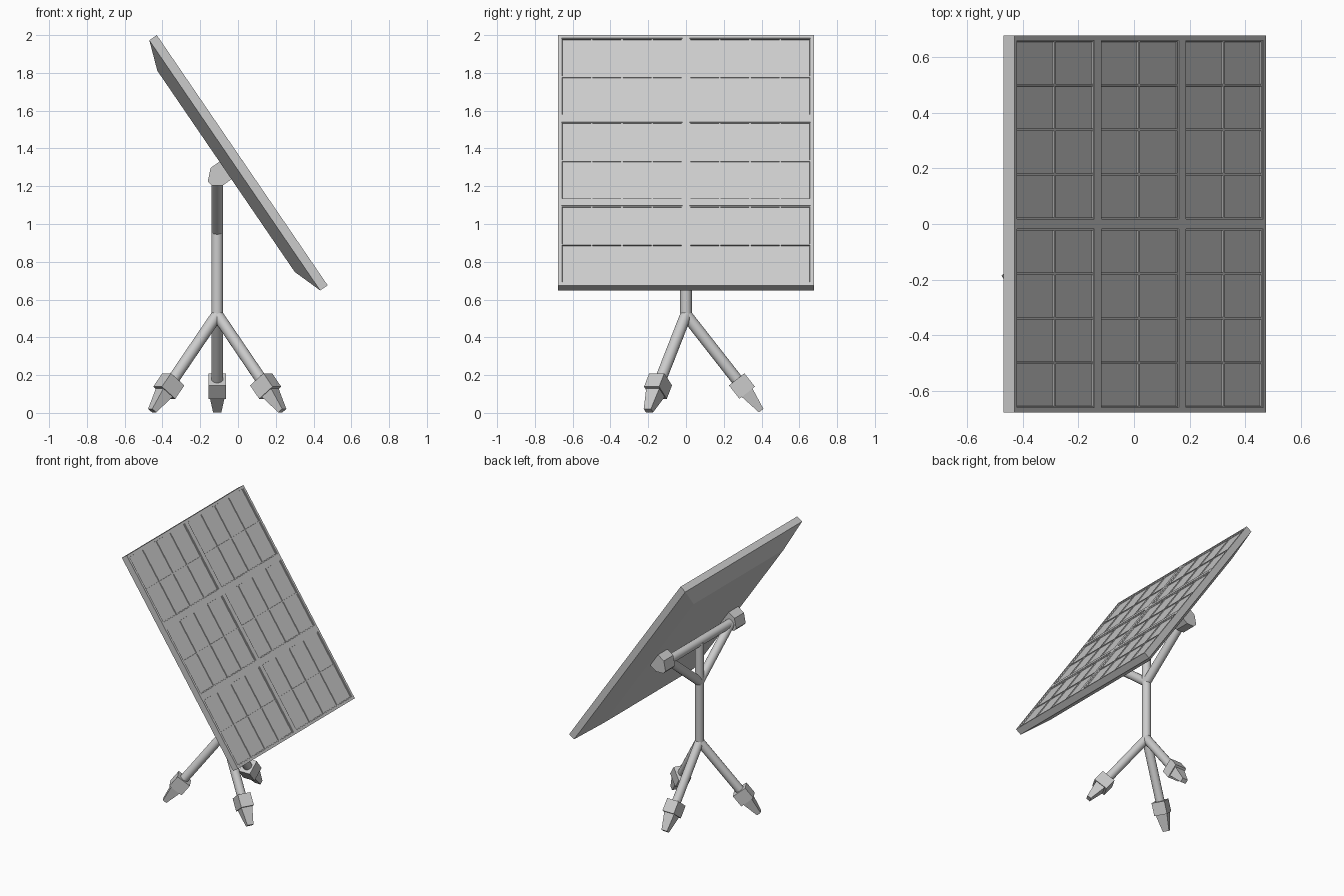
import bpy, bmesh, math
from mathutils import Vector, Matrix

if "Cube" in bpy.data.objects:
    bpy.data.objects.remove(bpy.data.objects["Cube"])


def finish(name, bm, mat=None):
    bmesh.ops.recalc_face_normals(bm, faces=bm.faces[:]) if mat is None else None
    me = bpy.data.meshes.new(name)
    bm.to_mesh(me)
    bm.free()
    ob = bpy.data.objects.new(name, me)
    bpy.context.collection.objects.link(ob)
    if mat is not None:
        ob.matrix_world = mat
    return ob


def pipe(name, a, b, r=0.031, sides=16):
    a, b = Vector(a), Vector(b)
    m = Matrix.Translation((a + b) / 2) @ (b - a).to_track_quat('Z', 'Y').to_matrix().to_4x4()
    bm = bmesh.new()
    bmesh.ops.create_cone(bm, cap_ends=True, segments=sides, radius1=r, radius2=r,
                          depth=(b - a).length)
    for f in bm.faces:
        f.smooth = len(f.verts) == 4
    for e in bm.edges:
        e.smooth = all(f.smooth for f in e.link_faces)
    return finish(name, bm, m)


def frustum(name, p0, p1, side, size0, size1):
    """Four-sided block from p0 to p1; half sizes along side and its normal."""
    up = side.cross(p1 - p0).normalized()
    bm = bmesh.new()
    rings = [[bm.verts.new(p + side * w * sx + up * h * sy)
              for sx, sy in ((-1, -1), (1, -1), (1, 1), (-1, 1))]
             for p, (w, h) in ((p0, size0), (p1, size1))]
    for r in rings:
        bm.faces.new(r)
    for i in range(4):
        j = (i + 1) % 4
        bm.faces.new((rings[0][i], rings[0][j], rings[1][j], rings[1][i]))
    return finish(name, bm)


def breaks(half, count, edge, gap, cells):
    """Grid lines across the panel, plus index of the first cell of each frame."""
    size = (2 * half - 2 * edge - (count - 1) * gap) / count
    out, starts = [-half], []
    for k in range(count):
        s = -half + edge + k * (size + gap)
        starts.append(len(out))
        out += [s + size * i / cells for i in range(cells + 1)]
    return out + [half], starts


# Panel: local x runs along world y, local z is the face normal
HW, HL = 0.678, 0.802
d = Vector((0.905, 0, -1.325)).normalized()
n = Vector((-d.z, 0, d.x))
rot = Matrix(((0, 1, 0), -d, n)).transposed().to_4x4()
panel_mat = Matrix.Translation((0.0225, 0, 1.3375)) @ rot

bm = bmesh.new()
us, u0 = breaks(HW, 2, 0.018, 0.036, 4)
vs, v0 = breaks(HL, 3, 0.018, 0.045, 2)
grid = [[bm.verts.new((u, v, 0)) for v in vs] for u in us]
face = {(i, j): bm.faces.new((grid[i][j], grid[i + 1][j], grid[i + 1][j + 1], grid[i][j + 1]))
        for i in range(len(us) - 1) for j in range(len(vs) - 1)}
bm.normal_update()
# recessed frames, then recessed cells in each
for i0 in u0:
    for j0 in v0:
        cells = [face[i0 + i, j0 + j] for i in range(4) for j in range(2)]
        bmesh.ops.inset_region(bm, faces=cells, thickness=0.0005, depth=-0.004,
                               use_even_offset=True)
        bm.normal_update()
        bmesh.ops.inset_individual(bm, faces=cells, thickness=0.006, depth=0)
        bmesh.ops.inset_individual(bm, faces=cells, thickness=0.0005, depth=-0.006)
# rim and tapered back
rings = [[bm.verts.new((x * (HW - t), y * (HL - t), z))
          for x, y in ((-1, -1), (-1, 1), (1, 1), (1, -1))]
         for t, z in ((0, 0), (0, -0.048), (0.157, -0.104))]
for a, b in zip(rings, rings[1:]):
    for i in range(4):
        j = (i + 1) % 4
        bm.faces.new((a[i], a[j], b[j], b[i]))
bm.faces.new(rings[-1])
bmesh.ops.remove_doubles(bm, verts=bm.verts[:], dist=0.00001)
finish("solar_panel", bm, panel_mat)

# Post, cross bar and V struts
PX, HUB, FORK, BAR = -0.11, 0.52, 0.93, 1.25
pipe("post", (PX, 0, HUB - 0.02), (PX, 0, BAR))
bar_c = Vector((-0.105, 0, BAR))
pipe("cross_bar", bar_c + Vector((0, -0.4, 0)), bar_c + Vector((0, 0.4, 0)))
for s, tag in ((-1, "front"), (1, "back")):
    pipe("strut_" + tag, (PX, 0, FORK + 0.03), (PX, s * 0.36, BAR))
    # chamfered bracket joining bar to panel
    prof = [(-0.16, 1.225), (-0.145, 1.297), (-0.07, 1.35), (-0.01, 1.255),
            (-0.08, 1.204), (-0.14, 1.204)]
    bm = bmesh.new()
    ends = [[bm.verts.new((x, s * y, z)) for x, z in prof] for y in (0.355, 0.465)]
    for e in ends:
        bm.faces.new(e)
    for i in range(6):
        j = (i + 1) % 6
        bm.faces.new((ends[0][i], ends[0][j], ends[1][j], ends[1][i]))
    finish("bracket_" + tag, bm)

# Three legs with block joints and tapered feet
hub = Vector((PX, 0, HUB))
for k in range(3):
    ang = math.radians(90 + 120 * k)
    out = Vector((math.cos(ang), math.sin(ang), 0))
    side = Vector((-out.y, out.x, 0))
    tip = Vector((PX, 0, 0.012)) + out * 0.398
    axis = (tip - hub).normalized()
    a, b = hub + axis * 0.435, hub + axis * 0.525
    pipe(f"leg_{k + 1}", hub - axis * 0.01, a + axis * 0.02)
    frustum(f"leg_joint_{k + 1}", a, b, side, (0.046, 0.052), (0.046, 0.052))
    frustum(f"foot_{k + 1}", b, tip, side, (0.04, 0.036), (0.022, 0.015))
